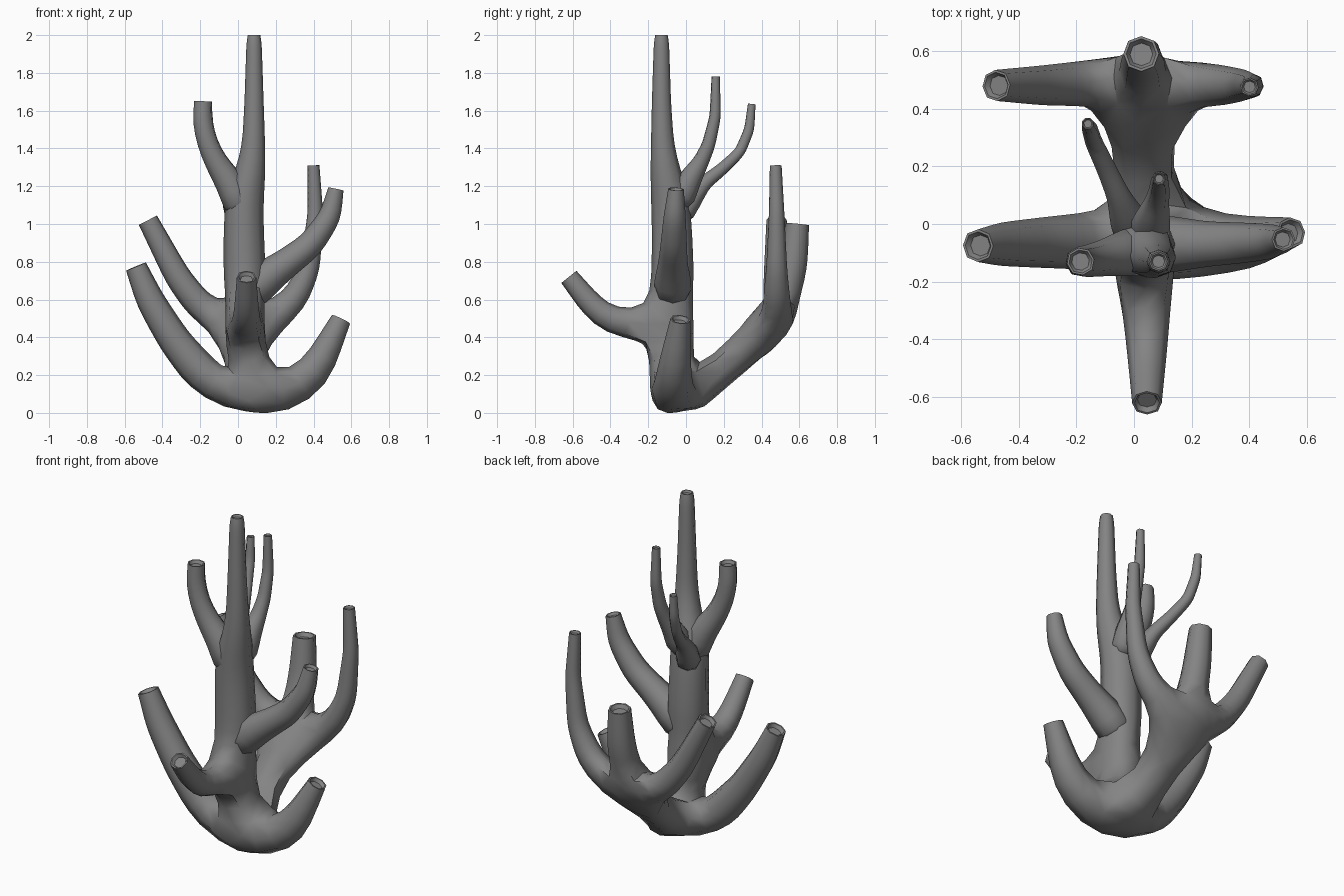
import bpy, bmesh
from mathutils import Vector

if "Cube" in bpy.data.objects:
    bpy.data.objects.remove(bpy.data.objects["Cube"])

nodes, edges, tips, roots = [], [], [], []

def limb(start, pts, tip=True):
    """Chain of (x, y, z, radius) points, welded to node `start` or rooted inside another limb."""
    ids, prev = [], start
    for p in pts:
        nodes.append(p)
        i = len(nodes) - 1
        if prev is None:
            roots.append(i)
        else:
            edges.append((prev, i))
        ids.append(i)
        prev = i
    if tip:
        tips.append(ids[-1])
    return ids

# trunk
trunk = limb(None, [(.08, -.07, .07, .15), (.03, -.07, .46, .12), (.035, -.07, .73, .122),
                    (.03, -.075, .99, .115), (.035, -.085, 1.15, .11), (.068, -.11, 1.28, .086),
                    (.083, -.125, 1.42, .066), (.085, -.13, 1.65, .055), (.085, -.13, 1.96, .044),
                    (.085, -.13, 2.0, .036)])
# low side arms
limb(trunk[0], [(-.07, -.06, .115, .125), (-.2, -.06, .22, .105), (-.335, -.065, .38, .094),
                (-.465, -.07, .595, .082), (-.54, -.075, .775, .062)])
limb(trunk[0], [(.27, -.07, .1, .12), (.41, -.065, .215, .1), (.545, -.03, .495, .058)])
# rear limb and its three prongs
rear = limb(trunk[0], [(.03, .09, .175, .115), (.03, .26, .295, .108), (.03, .5, .385, .15)], False)
limb(rear[-1], [(.03, .535, .62, .09), (.03, .572, .82, .08), (.025, .59, 1.0, .067)])
limb(rear[-1], [(-.12, .485, .5, .095), (-.21, .485, .575, .083), (-.32, .48, .72, .075), (-.477, .48, 1.02, .059)])
limb(rear[-1], [(.19, .48, .49, .09), (.3, .48, .6, .078), (.38, .48, .77, .06),
                (.41, .48, 1.05, .045), (.4, .475, 1.31, .034)])
# front arm
limb(trunk[1], [(.04, -.26, .465, .088), (.045, -.4, .485, .08), (.045, -.5, .57, .069), (.045, -.62, .72, .056)])
# right arm
limb(None, [(.03, -.07, .6, .115), (.13, -.07, .705, .108), (.24, -.07, .78, .086),
            (.385, -.065, .89, .076), (.488, -.06, 1.04, .064), (.518, -.053, 1.185, .045)])
# upper twigs
limb(None, [(.03, -.09, 1.04, .1), (-.025, -.1, 1.19, .09), (-.115, -.12, 1.325, .067),
            (-.165, -.13, 1.43, .06), (-.187, -.13, 1.54, .058), (-.185, -.13, 1.65, .052)])
limb(None, [(.05, -.05, 1.08, .09), (.06, .01, 1.22, .072), (.08, .08, 1.33, .046),
            (.088, .12, 1.42, .039), (.09, .155, 1.57, .033), (.087, .157, 1.78, .024)])
limb(None, [(.01, -.05, 1.02, .09), (-.025, .025, 1.13, .068), (-.055, .1, 1.22, .044), (-.095, .19, 1.29, .037),
            (-.14, .285, 1.38, .033), (-.155, .335, 1.5, .03), (-.16, .348, 1.635, .023)])

# skin the skeleton
mesh = bpy.data.meshes.new("coral_branches")
mesh.from_pydata([n[:3] for n in nodes], edges, [])
obj = bpy.data.objects.new("coral_branches", mesh)
bpy.context.collection.objects.link(obj)
bpy.context.view_layer.objects.active = obj
obj.select_set(True)
skin = obj.modifiers.new("skin", 'SKIN')
skin.branch_smoothing = 0.3
for i, n in enumerate(nodes):
    sv = mesh.skin_vertices[0].data[i]
    sv.radius = (n[3], n[3])
    sv.use_root = i in roots
bpy.ops.object.modifier_apply(modifier="skin")

# cut the tips off flat
bm = bmesh.new()
bm.from_mesh(obj.data)
for t in tips:
    p = Vector(nodes[t][:3])
    cap = min(bm.faces, key=lambda f: (f.calc_center_median() - p).length)
    bm.faces.remove(cap)
bmesh.ops.recalc_face_normals(bm, faces=bm.faces)
bm.to_mesh(obj.data)
bm.free()

# round the limbs
sub = obj.modifiers.new("round", 'SUBSURF')
sub.levels = sub.render_levels = 1
bpy.ops.object.modifier_apply(modifier="round")

# close each tip with a rim and a shallow hollow
bm = bmesh.new()
bm.from_mesh(obj.data)
rim = [e for e in bm.edges if e.is_boundary]
caps = bmesh.ops.holes_fill(bm, edges=rim, sides=0)["faces"]
bmesh.ops.recalc_face_normals(bm, faces=bm.faces)
for f in caps:
    r = (f.verts[0].co - f.calc_center_median()).length
    bmesh.ops.inset_region(bm, faces=[f], thickness=r * .15)
    bmesh.ops.inset_region(bm, faces=[f], thickness=r * .2, depth=-r * .35)
# settle the base on the ground
low = min(v.co.z for v in bm.verts)
for v in bm.verts:
    if v.co.z < .3:
        v.co.z -= low * (.3 - v.co.z) / (.3 - low)
bm.to_mesh(obj.data)
bm.free()
bpy.ops.object.shade_smooth_by_angle(angle=1.0)

# dark grey
mat = bpy.data.materials.new("dark_grey")
mat.diffuse_color = (.23, .23, .23, 1)
mat.use_nodes = True
mat.node_tree.nodes["Principled BSDF"].inputs["Base Color"].default_value = mat.diffuse_color
obj.data.materials.append(mat)
